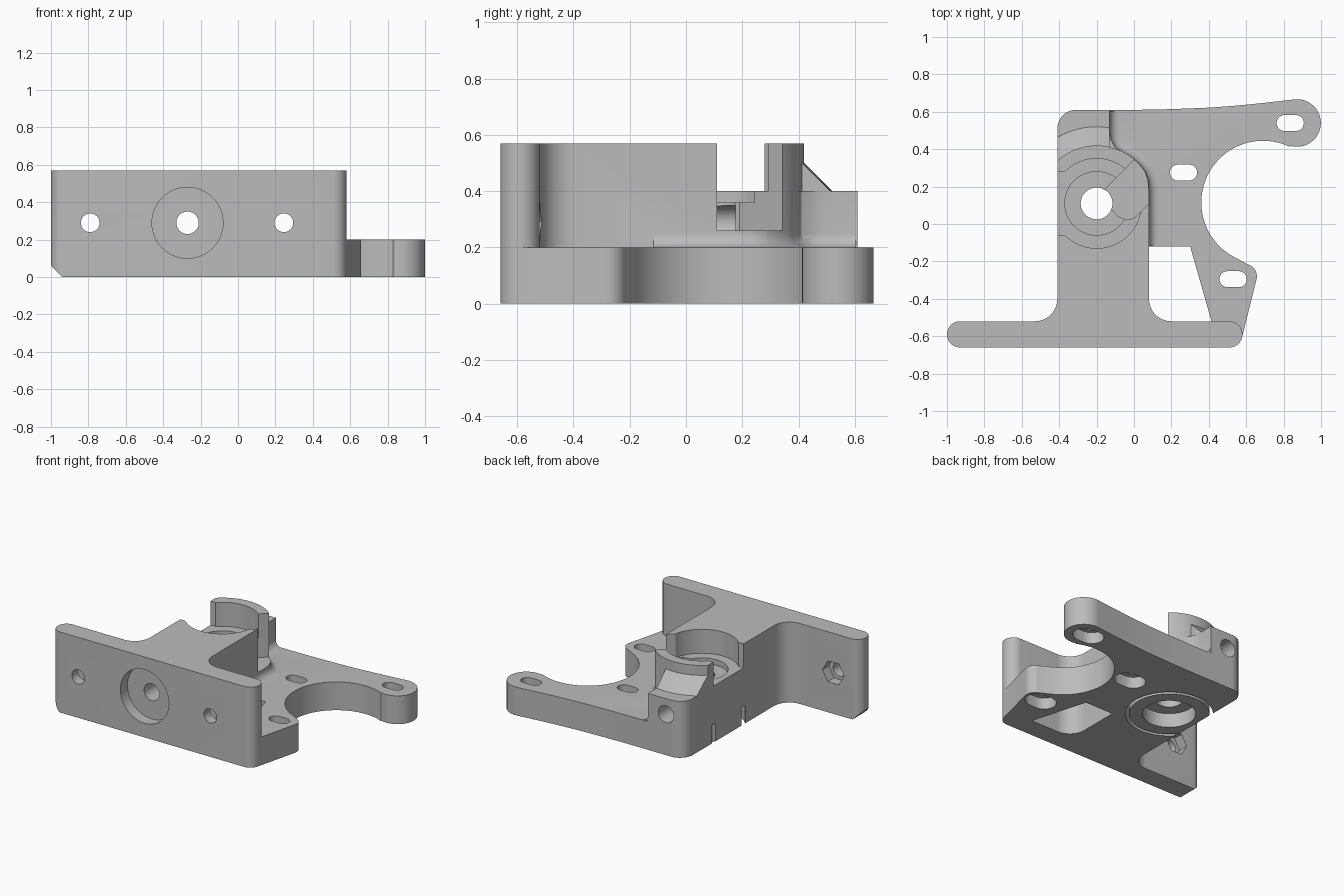
import bpy, bmesh, math
from mathutils import Vector

default = bpy.data.objects.get("Cube")
if default:
    bpy.data.objects.remove(default, do_unlink=True)

grey = bpy.data.materials.new("plain_grey")
grey.use_nodes = True
grey.diffuse_color = (0.5, 0.5, 0.5, 1)
grey.node_tree.nodes["Principled BSDF"].inputs["Base Color"].default_value = (0.5, 0.5, 0.5, 1)

HUB = (-0.2, 0.11)


def finish(name, bm):
    bmesh.ops.recalc_face_normals(bm, faces=bm.faces)
    mesh = bpy.data.meshes.new(name)
    bm.to_mesh(mesh)
    bm.free()
    mesh.materials.append(grey)
    obj = bpy.data.objects.new(name, mesh)
    bpy.context.collection.objects.link(obj)
    return obj


def arc(centre, r, start, end, n=16):
    angles = [math.radians(start + (end - start) * i / n) for i in range(n + 1)]
    return [(centre[0] + r * math.cos(a), centre[1] + r * math.sin(a)) for a in angles]


def prism(name, pts, lo, hi, along="z"):
    bm = bmesh.new()
    place = (lambda u, v, w: (u, v, w)) if along == "z" else (lambda u, v, w: (u, w, v))
    low = [bm.verts.new(place(u, v, lo)) for u, v in pts]
    high = [bm.verts.new(place(u, v, hi)) for u, v in pts]
    bm.faces.new(low)
    bm.faces.new(high)
    for i in range(len(pts)):
        j = (i + 1) % len(pts)
        bm.faces.new((low[i], low[j], high[j], high[i]))
    return finish(name, bm)


def disc(name, centre, r, lo, hi, along="z", sides=48):
    return prism(name, arc(centre, r, 0, 360, sides)[:-1], lo, hi, along)


def box(name, x0, x1, y0, y1, z0, z1):
    return prism(name, [(x0, y0), (x1, y0), (x1, y1), (x0, y1)], z0, z1)


def stadium(name, centre, half, r, lo, hi):
    x, y = centre
    pts = arc((x + half, y), r, -90, 90, 10) + arc((x - half, y), r, 90, 270, 10)
    return prism(name, pts, lo, hi)


def combine(target, tool, operation):
    mod = target.modifiers.new(operation.lower(), "BOOLEAN")
    mod.operation = operation
    mod.solver = "EXACT"
    mod.object = tool
    bpy.context.view_layer.objects.active = target
    bpy.ops.object.modifier_apply(modifier=mod.name)
    bpy.data.objects.remove(tool, do_unlink=True)


# Front wall and central body with a round hub, as one T-shaped profile
hub_shoulder = [(0.08, 0.18), (0.075, 0.235)]
body = prism("bracket_body",
             arc((-0.93, -0.59), 0.07, 90, 270)
             + arc((0.51, -0.59), 0.07, -90, 90)
             + arc((0.2, -0.4), 0.12, 270, 180)
             + hub_shoulder
             + arc(HUB, 0.31, 33, 132.6, 28)
             + arc((-0.53, -0.4), 0.12, 0, -90), 0, 0.57)

# Low block behind the hub
s_curve = [(-0.06, 0.384), (-0.1, 0.41), (-0.123, 0.45), (-0.13, 0.49)]
block = prism("rear_block",
              [(-0.41, 0.05), (-0.1, 0.05)] + s_curve + [(-0.13, 0.61)]
              + arc((-0.31, 0.51), 0.1, 90, 180), 0, 0.4)

# Motor plate with a round bite and two lugs
plate = prism("motor_plate",
              [(-0.1, -0.12), (0.3, -0.12), (0.42, -0.54), (0.53, -0.6), (0.578, -0.605)]
              + arc((0.59, -0.28), 0.067, -15, 75)
              + arc((0.69, 0.115), 0.33, 245, 65, 48)
              + arc((0.872, 0.54), 0.127, -105, 98, 28)
              + [(0.7, 0.648), (0.55, 0.633), (0.4, 0.622), (0.2, 0.614), (0, 0.61),
                 (-0.3, 0.61), (-0.3, 0.3)], 0, 0.2)

# Conical brace sloping from the hub wall to the block
bm = bmesh.new()
bmesh.ops.create_cone(bm, cap_ends=True, segments=96, radius1=0.43, radius2=0.3, depth=0.13)
bmesh.ops.translate(bm, verts=bm.verts, vec=(HUB[0], HUB[1], 0.445))
brace = finish("hub_brace", bm)
combine(brace, box("brace_crop", -0.41, -0.13, 0.2, 0.6, 0.3, 0.7), "INTERSECT")

# Concave fillet where the body meets the plate
path = [Vector(p) for p in [(0.08, -0.115), (0.08, 0.05)] + hub_shoulder
        + arc(HUB, 0.31, 33, 58, 8) + s_curve + [(-0.13, 0.605)]]
section = [(-0.02, 0.25), (-0.02, 0.18), (0.05, 0.18)] + arc((0.05, 0.25), 0.05, 270, 180, 6)
bm = bmesh.new()
rings = []
for i, p in enumerate(path):
    d = (path[min(i + 1, len(path) - 1)] - path[max(i - 1, 0)]).normalized()
    rings.append([bm.verts.new((p.x + d.y * o, p.y - d.x * o, z)) for o, z in section])
for a, b in zip(rings, rings[1:]):
    for i in range(len(section)):
        j = (i + 1) % len(section)
        bm.faces.new((a[i], a[j], b[j], b[i]))
bm.faces.new(rings[0])
bm.faces.new(rings[-1])
fillet = finish("base_fillet", bm)

for part in (block, plate, fillet, brace):
    combine(body, part, "UNION")

# Bearing pocket, its seat, the shaft hole and the opening on the right side
cutters = [
    disc("pocket", HUB, 0.24, 0.4, 1, sides=64),
    box("pocket_opening", -0.6, -0.37, -0.06, 0.28, 0.4, 1),
    disc("bearing_seat", HUB, 0.17, 0.36, 0.5),
    disc("shaft_hole", HUB, 0.085, -0.5, 1),
    disc("lower_seat", HUB, 0.17, -0.5, 0.1),
    prism("gear_channel", [(-0.15, 0.19), (-0.13, 0.09), (-0.09, 0.045), (-0.045, 0.022),
                           (0, 0.03), (0.3, 0.33), (0.3, 0.64)], 0.26, 1),
]

# Ring groove under the hub
groove = disc("ring_groove", HUB, 0.28, -0.5, 0.13, sides=64)
combine(groove, disc("groove_core", HUB, 0.257, -0.6, 0.3, sides=64), "DIFFERENCE")
cutters.append(groove)

# Holes through the front wall, with hexagonal nut traps behind
cutters += [
    disc("front_recess", (-0.27, 0.29), 0.19, -1, -0.58, "y"),
    disc("long_hole", (-0.27, 0.29), 0.06, -1, 1, "y", 32),
    prism("end_chamfer", [(-1.1, 0.16), (-1.1, -0.1), (-0.84, -0.1)], -1, -0.3, "y"),
]
for x in (-0.79, 0.245):
    cutters.append(disc("wall_hole", (x, 0.29), 0.05, -1, -0.45, "y", 32))
    cutters.append(disc("nut_trap", (x, 0.29), 0.085, -0.59, -0.42, "y", 6))

# Mounting slots, widened on the underside
for centre in ((0.835, 0.54), (0.265, 0.275), (0.53, -0.295)):
    cutters.append(stadium("slot", centre, 0.03, 0.043, -0.5, 0.5))
    cutters.append(stadium("slot_counterbore", centre, 0.03, 0.078, -0.5, 0.08))

for cutter in cutters:
    combine(body, cutter, "DIFFERENCE")

# Smooth curved walls, sharp edges kept
bpy.ops.object.select_all(action="DESELECT")
body.select_set(True)
bpy.context.view_layer.objects.active = body
bpy.ops.object.shade_smooth_by_angle(angle=math.radians(25))
